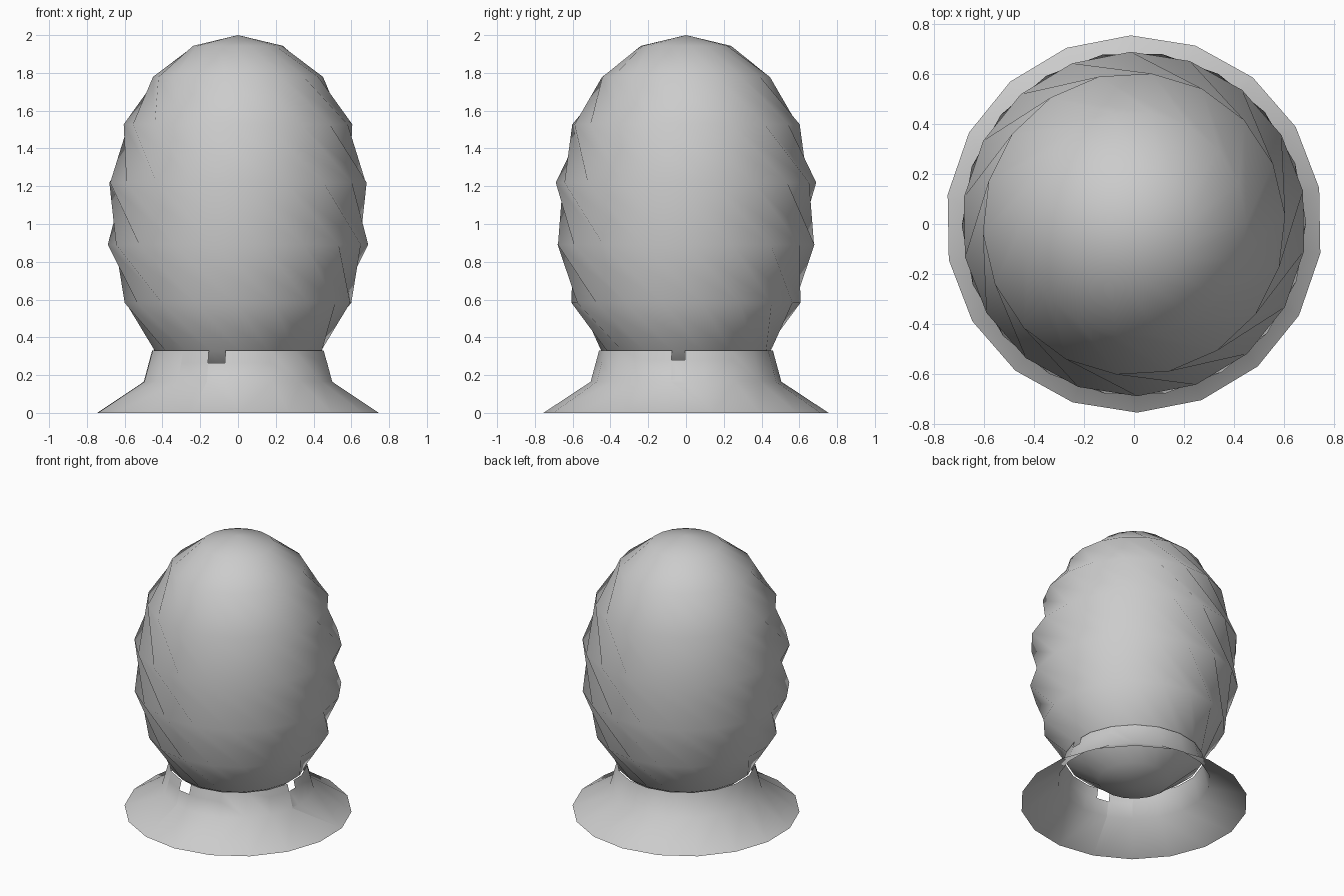
import bpy, bmesh, math
from mathutils import Vector

if "Cube" in bpy.data.objects:
    bpy.data.objects.remove(bpy.data.objects["Cube"])

SEGMENTS, RINGS = 18, 9
RADIUS, HALF_HEIGHT, CENTRE = 0.7, 0.945, 1.055
NECK_Z = 0.331

grey = bpy.data.materials.new("light_grey")
grey.use_nodes = True
grey.diffuse_color = (0.6, 0.6, 0.6, 1)
grey.node_tree.nodes["Principled BSDF"].inputs["Base Color"].default_value = grey.diffuse_color


def ring(bm, radius, z, phase):
    angles = [math.radians(phase + 360 * i / SEGMENTS) for i in range(SEGMENTS)]
    return [bm.verts.new((radius * math.cos(a), radius * math.sin(a), z)) for a in angles]


def finish(bm, name):
    mesh = bpy.data.meshes.new(name)
    bm.to_mesh(mesh)
    bm.free()
    mesh.materials.append(grey)
    mesh.shade_smooth()
    obj = bpy.data.objects.new(name, mesh)
    bpy.context.collection.objects.link(obj)
    return obj


# Egg-shaped bulb: rings twisted half a turn over the full height
bm = bmesh.new()
bottom = bm.verts.new((0, 0, CENTRE - HALF_HEIGHT))
top = bm.verts.new((0, 0, CENTRE + HALF_HEIGHT))
rings = []
for k in range(1, RINGS):
    lat = math.pi * k / RINGS
    z = CENTRE - HALF_HEIGHT * math.cos(lat)
    rings.append(ring(bm, RADIUS * math.sin(lat), z, 11 - 90 * (z - NECK_Z)))
for i in range(SEGMENTS):
    j = (i + 1) % SEGMENTS
    bm.faces.new((bottom, rings[0][j], rings[0][i]))
    bm.faces.new((top, rings[-1][i], rings[-1][j]))
    # Split each quad along its long diagonal to give spiral grooves
    for low, high in zip(rings, rings[1:]):
        bm.faces.new((low[i], low[j], high[i]))
        bm.faces.new((low[j], high[j], high[i]))
finish(bm, "twisted_bulb")

# Flared open collar
bm = bmesh.new()
levels = [ring(bm, r, z, 11) for r, z in ((0.755, 0), (0.505, 0.165), (0.46, NECK_Z))]
for low, high in zip(levels, levels[1:]):
    for i in range(SEGMENTS):
        j = (i + 1) % SEGMENTS
        bm.faces.new((low[i], low[j], high[j], high[i]))


def cut_notch(degrees, half_width, floor):
    """Slice the upper collar wall and remove a small opening at its rim."""
    a = math.radians(degrees)
    out, side = Vector((math.cos(a), math.sin(a), 0)), Vector((-math.sin(a), math.cos(a), 0))
    planes = [(side * half_width, side), (side * -half_width, side),
              (Vector((0, 0, floor)), Vector((0, 0, 1)))]

    def wall():
        return [f for f in bm.faces if f.calc_center_median().z > 0.17
                and f.calc_center_median().dot(out) > 0.4]

    for point, normal in planes:
        faces = wall()
        geom = faces + list({e for f in faces for e in f.edges}) + list({v for f in faces for v in f.verts})
        bmesh.ops.bisect_plane(bm, geom=geom, plane_co=point, plane_no=normal)
    gone = [f for f in wall() if f.calc_center_median().z > floor
            and abs(f.calc_center_median().dot(side)) < half_width]
    bmesh.ops.delete(bm, geom=gone, context='FACES')


cut_notch(-104, 0.045, 0.265)
cut_notch(-5, 0.035, 0.28)
finish(bm, "flared_collar")
